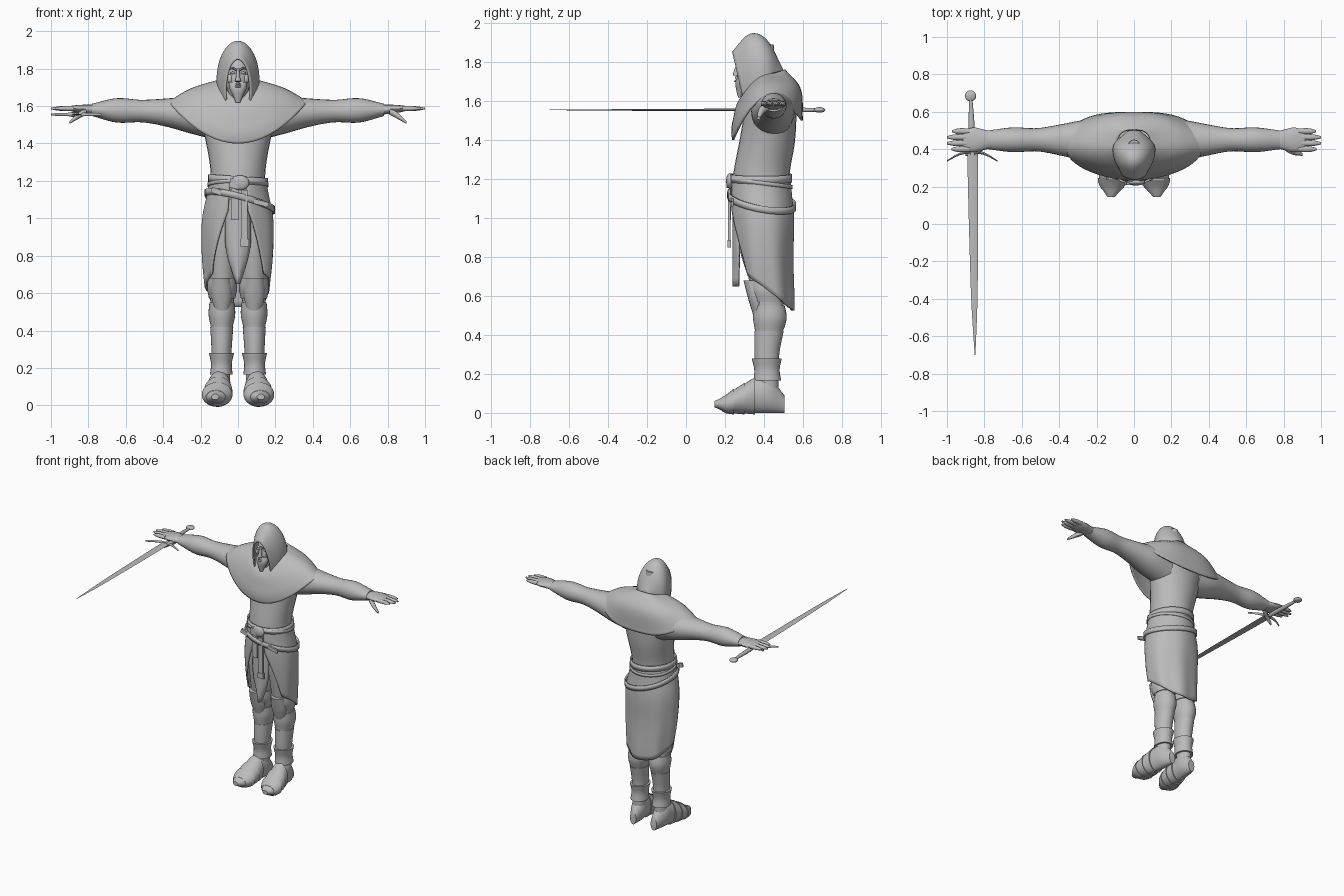
import bpy, bmesh
from math import sin, cos, pi, radians
from mathutils import Vector

cube = bpy.data.objects.get("Cube")
if cube:
    bpy.data.objects.remove(cube)

grey = bpy.data.materials.new("stone grey")
grey.use_nodes = True
grey.diffuse_color = (0.5, 0.5, 0.5, 1)
grey.node_tree.nodes["Principled BSDF"].inputs["Base Color"].default_value = grey.diffuse_color


def ramp(t, values):
    """Smooth curve through evenly spaced values, for t from zero to one."""
    padded = [values[0] * 2 - values[1], *values, values[-1] * 2 - values[-2]]
    spans = len(values) - 1
    i = min(int(t * spans), spans - 1)
    f = t * spans - i
    a, b, c, d = padded[i:i + 4]
    return b + ((c - a) * f + (a * 2 - b * 5 + c * 4 - d) * f * f + (b * 3 - a - c * 3 + d) * f ** 3) * 0.5


def steps(count):
    return [k / count for k in range(count + 1)]


def finish(ob, name):
    """Name, colour and smooth an object that is already selected."""
    ob.name = name
    ob.data.materials.append(grey)
    bpy.ops.object.shade_smooth_by_angle(angle=radians(45))


def skin(name, rows, closed=True, solid=True, thickness=0):
    """Join neighbouring rows of points with faces."""
    bm = bmesh.new()
    grid = [[bm.verts.new(point) for point in row] for row in rows]
    count = len(grid[0])
    for upper, lower in zip(grid, grid[1:]):
        for i in range(count if closed else count - 1):
            j = (i + 1) % count
            bm.faces.new((upper[i], upper[j], lower[j], lower[i]))
    if solid:
        bm.faces.new(grid[0])
        bm.faces.new(grid[-1])
    bmesh.ops.recalc_face_normals(bm, faces=bm.faces)
    mesh = bpy.data.meshes.new(name)
    bm.to_mesh(mesh)
    bm.free()
    ob = bpy.data.objects.new(name, mesh)
    bpy.context.collection.objects.link(ob)
    bpy.ops.object.select_all(action="DESELECT")
    ob.select_set(True)
    bpy.context.view_layer.objects.active = ob
    if thickness:
        shell = ob.modifiers.new("thickness", "SOLIDIFY")
        shell.thickness, shell.offset = thickness, 0
    finish(ob, name)


def ring(axis, centre, wide, deep, side=1, sides=20):
    """Ellipse across the given axis; side -1 mirrors it to the right."""
    points = []
    for k in range(sides):
        angle = 2 * pi * k / sides
        p, q = wide * cos(angle), deep * sin(angle)
        offset = {"x": (0, p, q), "y": (p, 0, q), "z": (p, q, 0)}[axis]
        point = Vector(centre) + Vector(offset)
        point.x *= side
        points.append(point)
    return points


def tube(name, axis, path, wide, deep, side=1, sides=16, segments=12):
    path = [Vector(point) for point in path]
    skin(name, [ring(axis, ramp(t, path), ramp(t, wide), ramp(t, deep), side, sides) for t in steps(segments)])


def sheet(name, surface, across, down, closed=False, thickness=0.01):
    columns = steps(across)[:-1] if closed else steps(across)
    skin(name, [[surface(u, v) for u in columns] for v in steps(down)], closed, False, thickness)


def blob(name, centre, radii):
    bpy.ops.mesh.primitive_uv_sphere_add(segments=20, ring_count=12, radius=1, location=centre)
    bpy.context.object.scale = radii
    finish(bpy.context.object, name)


def strap(name, centre, size, tilt=0):
    bpy.ops.mesh.primitive_cube_add(size=1, location=centre, rotation=(0, tilt, 0))
    bpy.context.object.scale = size
    finish(bpy.context.object, name)


# Cross-sections of the trunk and of one leg at any height
def trunk_at(z):
    t = min(max(z - 0.6, 0), 1)
    wide = ramp(t, (.16, .18, .18, .145, .17, .22))
    front = ramp(t, (.29, .26, .24, .24, .275, .31))
    back = ramp(t, (.545, .54, .545, .53, .56, .57))
    return (0, (front + back) / 2, z), wide, (back - front) / 2


def leg_at(z):
    t = 1.1 - z
    wide = ramp(t, (.08, .08, .07, .06, .05, .045))
    deep = ramp(t, (.11, .11, .08, .075, .06, .055))
    return (.08 + .01 * t, ramp(t, (.4, .4, .4, .43, .415, .42)), z), wide, deep


def foot_at(t):
    wide = ramp(t, (.025, .052, .056, .07, .07, .02))
    high = ramp(t, (.045, .088, .088, .07, .048, .015))
    return (.085 + .037 * t, .505 - .36 * t, max(high, .045)), wide, high


def cover(name, axis, section, start, end, margins=(0, 0), side=1, segments=12):
    """Wrap part of a body section, standing off it by the margins."""
    rows = []
    for t in steps(segments):
        centre, wide, deep = section(start + (end - start) * t)
        gap = ramp(t, margins)
        rows.append(ring(axis, centre, wide + gap, deep + gap, side, 28))
    skin(name, rows)


def around_trunk(angle, z, margin):
    """Point on the trunk, with the angle measured from the front."""
    centre, wide, deep = trunk_at(z)
    return (wide + margin) * sin(angle), centre[1] - (deep + margin) * cos(angle), z


cover("tunic", "z", trunk_at, 1.1, 1.6)


# Cowl draped over the shoulders, hanging lowest at the front
def cowl(u, v):
    s, c = sin(2 * pi * u), cos(2 * pi * u)
    reach, shoulder = ramp(v, (.09, .25, .37)), ramp(v, (1.74, 1.69, 1.62))
    if c > 0:
        depth, height, x = ramp(v, (.12, .18, .18)), ramp(v, (1.64, 1.53, 1.4)), s
    else:
        depth, height = ramp(v, (.08, .16, .17)), ramp(v, (1.76, 1.66, 1.5))
        x = s * max(abs(s), .01) ** -.3
    fold = .006 * sin(9 * v) * max(c, 0)
    return reach * x, .425 - (depth + fold) * c, shoulder * s * s + height * c * c


sheet("cowl", cowl, 56, 20, closed=True)


# Hood made of arches, from the face opening back to the nape
def hood(u, v):
    lean = (u - .5) * pi
    lift = max(cos(lean), 0) ** .8
    peak, hem = ramp(v, (1.85, 1.94, 1.91, 1.75)), 1.61 + .09 * v
    half = ramp(v, (.07, .11, .11, .03)) * (1 - .12 * (1 - lift) ** 3)
    return half * sin(lean), .295 + .2 * v - lift * (.055 - .06 * v), hem + (peak - hem) * lift


sheet("hood", hood, 32, 20)

# Head, features and beard
tube("head", "z", ((0, .4, 1.55), (0, .36, 1.72), (0, .39, 1.89)), (.05, .055, .07, .04), (.06, .085, .09, .06))
tube("nose", "z", ((0, .272, 1.8), (0, .258, 1.74), (0, .27, 1.73)), (.008, .011, .017, .01), (.01, .014, .018, .01))
tube("beard", "z", ((0, .29, 1.73), (0, .275, 1.62)), (.05, .045, .028, .012), (.025, .032, .022, .008))
blob("lower_lip", (0, .257, 1.703), (.015, .01, .005))
for side in (1, -1):
    tube("moustache", "x", ((0, .258, 1.722), (.036, .272, 1.695)), (.008, .004), (.008, .005), side, 8)
    tube("brow", "x", ((.006, .27, 1.79), (.03, .273, 1.803), (.055, .295, 1.797)), (.01, .006), (.007, .005), side, 8)
    blob("eye", (.028 * side, .281, 1.777), (.014, .008, .007))
    blob("cheek", (.042 * side, .298, 1.745), (.018, .016, .025))


# Long skirt, parted at the front and falling to a point behind
def skirt(u, v):
    parting = .3 + .9 * max(0, v - .35)
    angle = parting + u * 2 * (pi - parting)
    hem = .635 + .11 * cos(angle)
    return around_trunk(angle, 1.2 + (hem - 1.2) * v, .005 + .005 * v * sin(7 * angle))


def flap(u, v):
    return (u - .5) * ramp(v, (.1, .13, .12, .015)), .243 + .03 * (2 * u - 1) ** 2, 1.17 - .52 * v


sheet("skirt", skirt, 56, 20)
sheet("front_flap", flap, 8, 12)


# Belts follow the hips; each dips to the left and may rise in front
def belt(name, height, breadth, margin, dip, rise):
    def surface(u, v):
        angle = 2 * pi * u
        level = height - dip * sin(angle) + rise * cos(angle)
        x, y, z = around_trunk(angle, level, margin)
        return x, y, z + breadth * (v - .5)
    sheet(name, surface, 40, 1, closed=True)


belt("waist_belt", 1.205, .04, .01, .01, 0)
belt("sash", 1.18, .02, .012, 0, .02)
belt("slung_belt", 1.09, .035, .02, .045, .03)
blob("belt_knot", (.01, .224, 1.19), (.05, .018, .04))
strap("buckle", (-.02, .215, 1.185), (.05, .012, .05), .2)
strap("short_strap", (-.017, .226, 1.075), (.042, .012, .17))
strap("long_strap", (.033, .222, 1), (.036, .012, .3))
strap("strap_end", (.036, .222, .868), (.046, .016, .04))
strap("side_strap", (-.085, .243, 1.135), (.12, .014, .03), .3)
strap("side_tab", (.09, .237, 1.09), (.15, .012, .026), .25)

for side, hand in ((1, "left_"), (-1, "right_")):
    # Sleeve and open hand
    tube(hand + "sleeve", "x", ((.12, .445, 1.54), (.45, .45, 1.57), (.78, .45, 1.58)),
         (.11, .11, .085, .062, .066, .05), (.12, .1, .075, .06, .065, .033), side, 24, 24)
    tube(hand + "palm", "x", ((.75, .45, 1.58), (.915, .45, 1.588)), (.042, .055, .066, .045), (.026, .025, .02, .01), side)
    for k, tip in enumerate((.975, 1, 1, .972)):
        y = .4 + .032 * k
        tube(hand + "finger", "x", ((.88, y, 1.587), (tip, y, 1.587)), (.015, .016, .015, .006), (.014, .014, .012, .005),
             side, 10)
    tube(hand + "thumb", "x", ((.81, .415, 1.572), (.85, .388, 1.55), (.9, .372, 1.513)), (.025, .018, .008),
         (.02, .018, .008), side, 10)

    # Leg with its armour, then the boot with overlapping plates
    cover(hand + "leg", "z", leg_at, 1.1, .1, side=side, segments=24)
    cover(hand + "knee_guard", "z", leg_at, .68, .57, (.008, .014, .006), side)
    tube(hand + "knee_plate", "z", ((.09, .345, .68), (.085, .375, .485)), (.05, .055, .03), (.05, .04, .025), side)
    cover(hand + "greave", "z", leg_at, .55, .42, (.005, .012, .003), side)
    cover(hand + "shin_plate", "z", leg_at, .42, .25, (.006, .003), side)
    cover(hand + "boot_cuff", "z", leg_at, .28, .165, (.018, .008, .014), side)
    cover(hand + "boot", "y", foot_at, 0, 1, side=side, segments=24)
    for start in (.42, .57, .72):
        cover(hand + "foot_plate", "y", foot_at, start, start + .17, (.008, .002), side, 3)

# Sword carried under the right palm
level = 1.555
tube("blade", "y", ((-.863, .39, level), (-.85, -.7, level)), (.029, .026, .022, .016, .002), (.007, .005, .001), sides=4)
tube("grip", "y", ((-.863, .37, level), (-.873, .67, level)), (.013, .016, .009), (.012, .014, .009))
blob("pommel", (-.874, .685, level), (.03, .03, .014))
guard = [(-.865 + .135 * t, .387 - .05 * t * t, level) for t in (-1, -.5, 0, .5, 1)]
tube("crossguard", "x", guard, (.004, .009, .004), (.006, .01, .006), sides=8)
